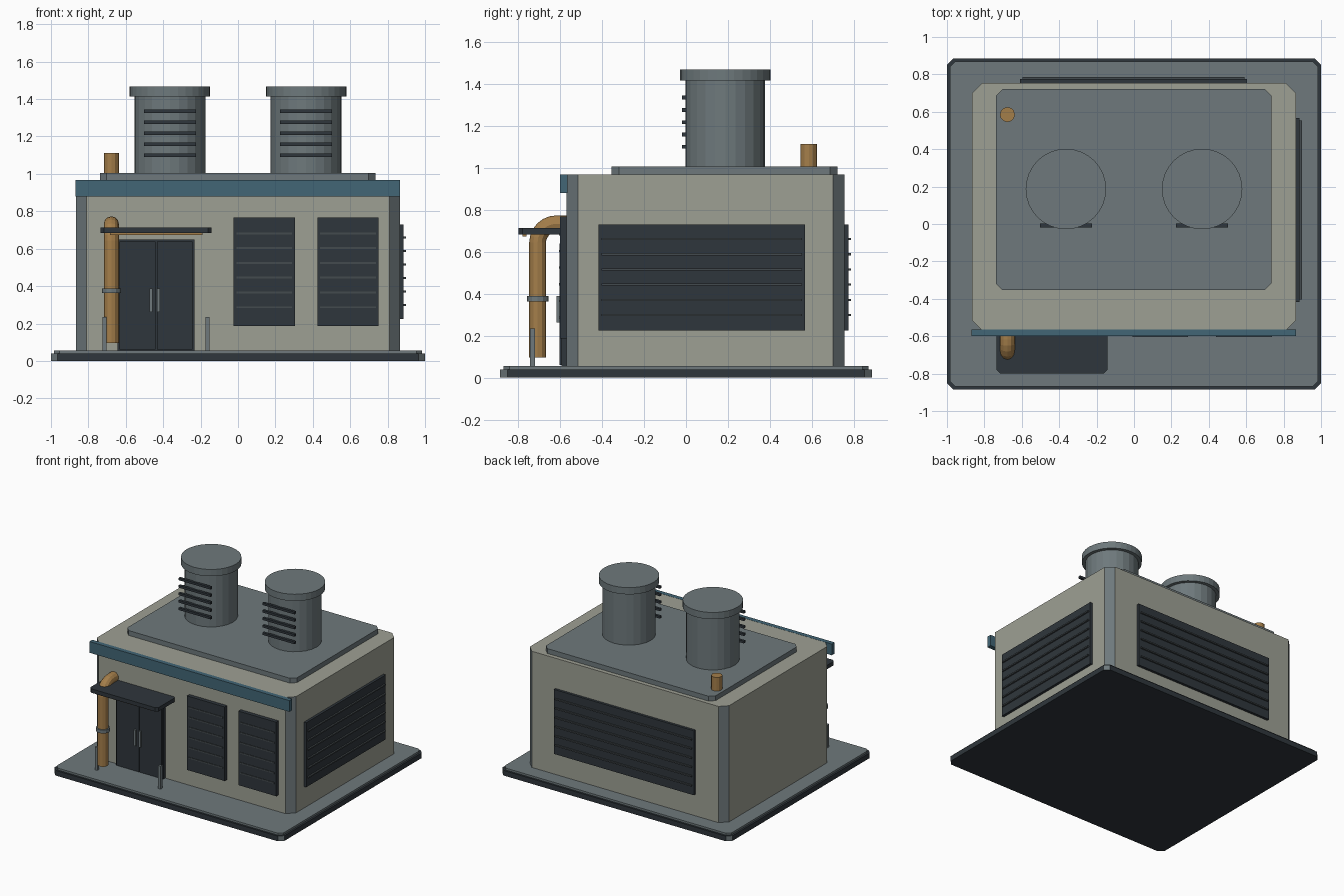
import bpy, bmesh, math
from mathutils import Vector

if "Cube" in bpy.data.objects:
    bpy.data.objects.remove(bpy.data.objects["Cube"])


def mat(name, r, g, b):
    m = bpy.data.materials.new(name)
    lin = [((c / 255 + 0.055) / 1.055) ** 2.4 for c in (r, g, b)]
    m.diffuse_color = (*lin, 1)
    m.use_nodes = True
    m.node_tree.nodes["Principled BSDF"].inputs["Base Color"].default_value = m.diffuse_color
    return m


BEIGE = mat("wall beige", 158, 160, 148)
GREY = mat("steel grey", 110, 121, 124)
DARK = mat("charcoal", 47, 54, 60)
SLAT = mat("slat grey", 68, 75, 78)
BLUE = mat("trim blue", 66, 102, 118)
COPPER = mat("copper", 164, 126, 74)


def finish(bm, name, *mats):
    bmesh.ops.recalc_face_normals(bm, faces=bm.faces)
    me = bpy.data.meshes.new(name)
    bm.to_mesh(me)
    bm.free()
    for m in mats:
        me.materials.append(m)
    ob = bpy.data.objects.new(name, me)
    bpy.context.collection.objects.link(ob)
    return ob


def slab(name, x0, x1, y0, y1, z0, z1, m, c=0.0, corner=None):
    """Box with optional vertical corner chamfers, which may have their own colour."""
    bm = bmesh.new()
    if c:
        pts = [(x0 + c, y0), (x1 - c, y0), (x1, y0 + c), (x1, y1 - c),
               (x1 - c, y1), (x0 + c, y1), (x0, y1 - c), (x0, y0 + c)]
    else:
        pts = [(x0, y0), (x1, y0), (x1, y1), (x0, y1)]
    lo = [bm.verts.new((x, y, z0)) for x, y in pts]
    hi = [bm.verts.new((x, y, z1)) for x, y in pts]
    bm.faces.new(lo)
    bm.faces.new(hi)
    n = len(pts)
    for i in range(n):
        f = bm.faces.new((lo[i], lo[(i + 1) % n], hi[(i + 1) % n], hi[i]))
        if corner and c and i % 2:
            f.material_index = 1
    return finish(bm, name, m, *([corner] if corner else []))


def cylinder(name, x, y, z0, z1, r, m, sides):
    bm = bmesh.new()
    bmesh.ops.create_cone(bm, cap_ends=True, segments=sides, radius1=r, radius2=r, depth=z1 - z0)
    bmesh.ops.translate(bm, vec=(x, y, (z0 + z1) / 2), verts=bm.verts)
    return finish(bm, name, m)


def louvre(name, centre, width, z0, z1, turn, slats, frame=0.02, out=0.012):
    """Wall louvre built facing -y, turned about z to its wall."""
    parts = [slab(name + "_panel", -width / 2, width / 2, -frame, 0.005, z0, z1, DARK)]
    for z in slats:
        w = width / 2 - 0.015
        parts.append(slab(name + "_slat", -w, w, -frame - out, -frame + 0.002,
                          z - 0.005, z + 0.005, SLAT))
    for p in parts:
        p.location = (*centre, 0)
        p.rotation_euler.z = turn


# Ground plinth and paving
slab("plinth", -1, 1, -0.885, 0.885, 0, 0.04, DARK, 0.035, GREY)
slab("paving", -0.985, 0.985, -0.87, 0.87, 0.04, 0.055, GREY, 0.03)

# Main building, roof deck and front fascia
slab("building_body", -0.865, 0.865, -0.57, 0.755, 0.055, 0.967, BEIGE, 0.055, GREY)
slab("roof_deck", -0.738, 0.735, -0.354, 0.722, 0.967, 1.005, GREY, 0.036)
slab("front_fascia", -0.87, 0.866, -0.6, -0.565, 0.88, 0.968, BLUE)

# Roof ventilation stacks with louvre bars
for side, x in (("left", -0.364), ("right", 0.364)):
    cylinder(side + "_stack", x, 0.187, 1.005, 1.417, 0.19, GREY, 24)
    cylinder(side + "_stack_cap", x, 0.187, 1.415, 1.468, 0.215, GREY, 32)
    for i in range(5):
        z = 1.1 + i * 0.0585
        slab(side + "_stack_bar", x - 0.139, x + 0.139, -0.018, 0.002, z - 0.009, z + 0.009, DARK)

# Wall louvres: two at front, one right, one back
front_slats = [0.287 + i * 0.079 for i in range(6)]
side_slats = [0.298 + i * 0.0725 for i in range(6)]
for n, x in (("front_window_a", 0.141), ("front_window_b", 0.588)):
    louvre(n, (x, -0.57), 0.328, 0.187, 0.768, 0, front_slats, 0.03, 0.004)
louvre("right_louvre", (0.865, 0.075), 0.985, 0.224, 0.73, math.pi / 2, side_slats)
louvre("back_louvre", (-0.003, 0.755), 1.215, 0.224, 0.73, math.pi, side_slats)

# Double door with handles
slab("door_frame", -0.645, -0.232, -0.592, -0.565, 0.055, 0.65, DARK)
for n, x0, x1, hx in (("left", -0.634, -0.44, -0.466), ("right", -0.434, -0.243, -0.424)):
    slab(n + "_door", x0, x1, -0.602, -0.59, 0.06, 0.638, DARK)
    slab(n + "_door_handle", hx - 0.008, hx + 0.008, -0.616, -0.6, 0.262, 0.388, GREY)

# Canopy, light strip and bollards
slab("canopy", -0.735, -0.142, -0.798, -0.565, 0.683, 0.714, DARK, 0.018)
slab("canopy_light_strip", -0.685, -0.19, -0.78, -0.76, 0.672, 0.684, COPPER)
for x in (-0.713, -0.163):
    slab("bollard", x - 0.011, x + 0.011, -0.742, -0.72, 0.055, 0.235, GREY)

# Copper pipe: sweep a ring up the front and over into the wall
px, py, bend, r, sides = -0.677, -0.707, 0.09, 0.04, 12
path = [(Vector((px, py, 0.095)), 0.0)]
for i in range(7):
    a = math.pi / 2 * i / 6
    path.append((Vector((px, py + bend * (1 - math.cos(a)), 0.643 + bend * math.sin(a))), a))
path.append((Vector((px, -0.56, 0.733)), math.pi / 2))
bm = bmesh.new()
rings = []
for p, a in path:
    across = Vector((0, math.cos(a), -math.sin(a)))
    rings.append([bm.verts.new(p + r * (Vector((1, 0, 0)) * math.cos(t) + across * math.sin(t)))
                  for t in (2 * math.pi * k / sides for k in range(sides))])
for A, B in zip(rings, rings[1:]):
    for k in range(sides):
        j = (k + 1) % sides
        bm.faces.new((A[k], A[j], B[j], B[k]))
bm.faces.new(rings[0])
bm.faces.new(rings[-1])
finish(bm, "front_pipe", COPPER)
cylinder("pipe_collar", px, py, 0.362, 0.388, 0.051, GREY, 12)

# Roof vent pipe
cylinder("roof_pipe", -0.677, 0.585, 1.0, 1.112, 0.04, COPPER, 12)
